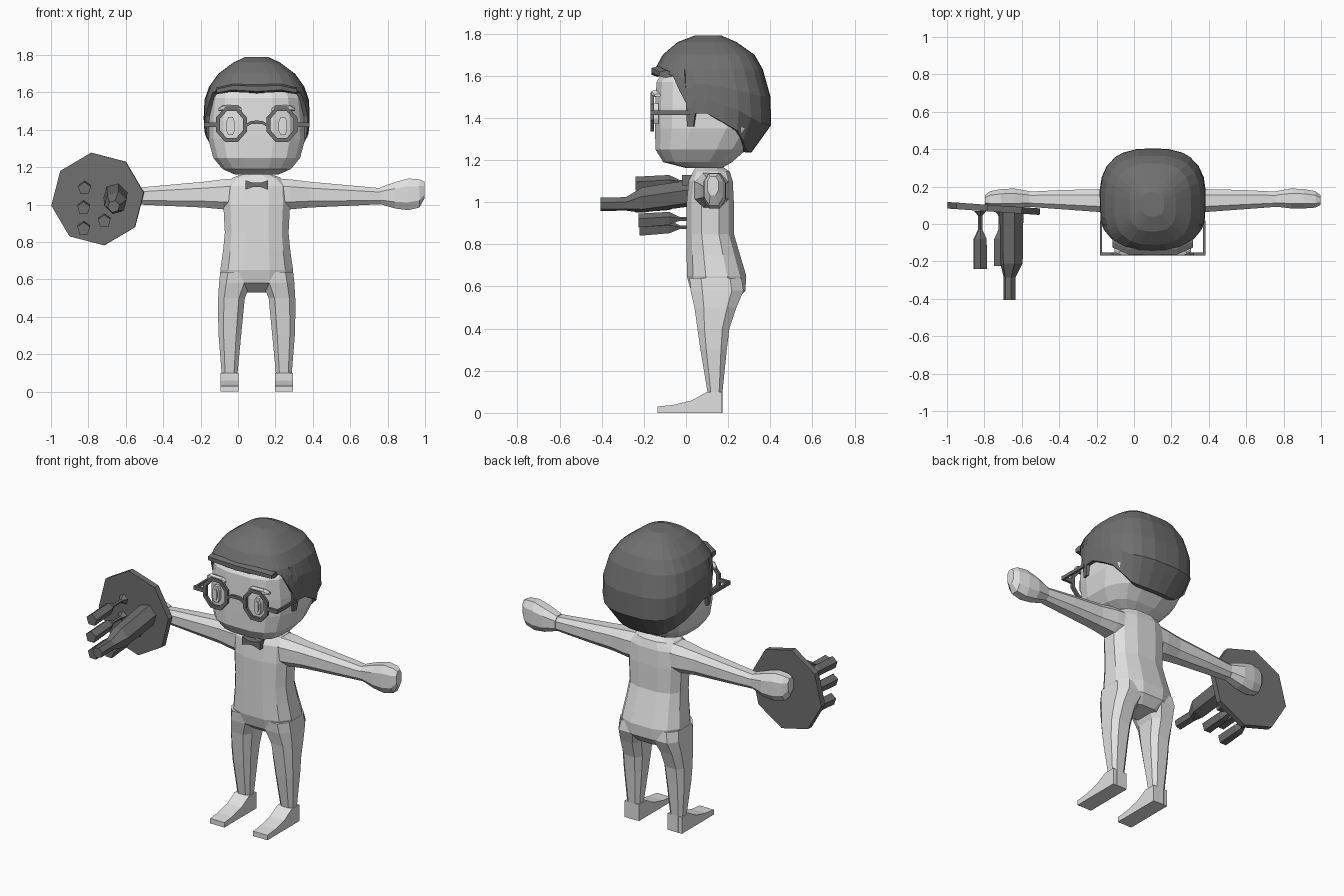
import bpy, bmesh, math
from mathutils import Matrix

if "Cube" in bpy.data.objects:
    bpy.data.objects.remove(bpy.data.objects["Cube"])

CX = 0.1  # body centre line


def material(name, v):
    m = bpy.data.materials.new(name)
    m.diffuse_color = (v, v, v, 1)
    m.use_nodes = True
    m.node_tree.nodes["Principled BSDF"].inputs["Base Color"].default_value = m.diffuse_color
    return m


LIGHT = material("light_grey", 0.75)
DARK = material("dark_grey", 0.16)


def make(name, verts, faces, mat, mirror=False):
    """Mesh from centre-relative points; mirror flips it across the body."""
    s = -1 if mirror else 1
    bm = bmesh.new()
    vs = [bm.verts.new((CX + s * x, y, z)) for x, y, z in verts]
    for f in faces:
        bm.faces.new([vs[i] for i in f])
    bmesh.ops.recalc_face_normals(bm, faces=bm.faces)
    me = bpy.data.meshes.new(name)
    bm.to_mesh(me)
    bm.free()
    me.materials.append(mat)
    ob = bpy.data.objects.new(name, me)
    bpy.context.collection.objects.link(ob)
    return ob


def spow(v, e):
    return math.copysign(abs(v) ** e, v)


def loft(name, rings, mat, n=12, e=2.6, axis="z", mirror=False, turn=0.5):
    """Rings (p, u0, u1, v0, v1) of rounded-square section along an axis."""
    verts = []
    for p, u0, u1, v0, v1 in rings:
        for i in range(n):
            t = 2 * math.pi * (i + turn) / n
            u = (u0 + u1) / 2 + (u1 - u0) / 2 * spow(math.cos(t), 2 / e)
            v = (v0 + v1) / 2 + (v1 - v0) / 2 * spow(math.sin(t), 2 / e)
            verts.append({"z": (u, v, p), "x": (p, u, v), "y": (u, p, v)}[axis])
    k = len(rings)
    faces = [(r * n + i, r * n + (i + 1) % n, (r + 1) * n + (i + 1) % n, (r + 1) * n + i)
             for r in range(k - 1) for i in range(n)]
    faces += [tuple(range(n)), tuple(range((k - 1) * n, k * n))]
    return make(name, verts, faces, mat, mirror)


def prism(name, pts, x0, x1, mat, mirror=False):
    """Side outline (y, z) extruded across x."""
    n = len(pts)
    verts = [(x, y, z) for x in (x0, x1) for y, z in pts]
    faces = [(i, (i + 1) % n, n + (i + 1) % n, n + i) for i in range(n)]
    faces += [tuple(range(n)), tuple(range(n, 2 * n))]
    return make(name, verts, faces, mat, mirror)


def box(name, x0, x1, y0, y1, z0, z1, mat, mirror=False):
    return prism(name, [(y0, z0), (y1, z0), (y1, z1), (y0, z1)], x0, x1, mat, mirror)


def interp(table, p):
    """Piecewise linear lookup in rows sorted by their first value."""
    if p <= table[0][0]:
        return table[0][1:]
    for a, b in zip(table, table[1:]):
        if p <= b[0]:
            t = (p - a[0]) / (b[0] - a[0])
            return [u + (v - u) * t for u, v in zip(a[1:], b[1:])]
    return table[-1][1:]


# torso and neck: z, half width, back and front
torso = [(0.53, .12, .09, .24), (0.58, .19, .02, .285), (0.65, .2, .0, .29),
         (0.75, .185, .0, .26), (0.85, .175, .0, .23), (1.0, .183, .0, .23),
         (1.1, .18, .01, .225), (1.145, .13, .03, .21), (1.165, .07, .045, .18),
         (1.22, .06, .05, .165)]
loft("torso", [(z, -w, w, a, b) for z, w, a, b in torso], LIGHT)

for m, side in ((False, "left"), (True, "right")):
    # legs
    loft(side + "_leg", [(.64, .0, .2, .01, .27), (.58, .025, .206, .015, .28),
                         (.5, .06, .21, .035, .245), (.4, .07, .21, .05, .21),
                         (.3, .08, .207, .065, .197), (.1, .1, .19, .1, .175),
                         (.0, .1, .19, .1, .175)], LIGHT, n=8, e=3, mirror=m)
    # feet
    prism(side + "_foot", [(.172, 0), (-.135, 0), (-.135, .03), (-.06, .038),
                           (.03, .06), (.1, .1), (.172, .1)], .097, .193, LIGHT, m)
    # arms and closed hands
    loft(side + "_arm", [(.1, .03, .21, .97, 1.145), (.18, .04, .205, .97, 1.14),
                         (.28, .06, .19, .98, 1.127), (.48, .075, .185, .99, 1.108),
                         (.67, .09, .175, 1.0, 1.09)], LIGHT, n=8, axis="x", mirror=m)
    loft(side + "_hand", [(.66, .09, .178, 1.0, 1.095), (.74, .08, .193, .975, 1.125),
                          (.81, .08, .19, .965, 1.145), (.87, .085, .178, .98, 1.14),
                          (.897, .1, .155, 1.03, 1.125)], LIGHT, n=8, axis="x", mirror=m)

# head skin
skin = [(1.162, .12, .0, .17), (1.19, .185, -.11, .22), (1.25, .235, -.148, .29),
        (1.35, .262, -.15, .36), (1.45, .262, -.15, .375), (1.57, .25, -.143, .36),
        (1.67, .2, -.08, .31), (1.74, .1, .0, .22)]
loft("head", [(z, -w, w, a, b) for z, w, a, b in skin], LIGHT, n=16, e=3)

# hair cap: outer shape by height, hairline by depth
SHAPE = [(1.235, .2, -.12, .31), (1.35, .275, -.15, .403), (1.45, .285, -.155, .408),
         (1.58, .278, -.155, .39), (1.63, .255, -.148, .365), (1.7, .205, -.11, .325),
         (1.76, .125, -.04, .24), (1.79, .06, .04, .17)]
HAIRLINE = [(-.15, 1.6), (-.07, 1.62), (-.03, 1.53), (.0, 1.47), (.001, 1.36),
            (.035, 1.36), (.04, 1.42), (.1, 1.42), (.25, 1.34), (.36, 1.25), (.4, 1.235)]
E = 2.8
half = [(a, -(1 - a ** E) ** (1 / E)) for a in (0, .3, .58, .8)]
for y in (-.09, -.06, -.03, -.001, .002, .033, .042, .1, .18, .25, .31, .36, .385):
    b = (y - .126) / .282
    half.append(((1 - abs(b) ** E) ** (1 / E), b))
half += [(.3, .99), (0, 1)]
cols = half + [(-a, b) for a, b in half[-2:0:-1]]
N = len(cols)


def hair_point(a, b, z, k=1.0):
    w, y0, y1 = interp(SHAPE, z)
    return (a * w * k, (y0 + y1) / 2 + b * (y1 - y0) / 2 * k, z)


verts = [hair_point(a, b, z) for z in (1.79, 1.76, 1.7, 1.63) for a, b in cols]
for t, k in ((.33, 1), (.67, 1), (1, 1), (1, .88)):
    for a, b in cols:
        low = interp(HAIRLINE, .126 + b * .282)[0]
        verts.append(hair_point(a, b, 1.63 + (low - 1.63) * t, k))
faces = [(r * N + i, r * N + (i + 1) % N, (r + 1) * N + (i + 1) % N, (r + 1) * N + i)
         for r in range(7) for i in range(N)] + [tuple(range(N))]
make("hair", verts, faces, DARK)

# fringe lip above the forehead
loft("fringe", [(-.215, -.13, -.06, 1.59, 1.625), (-.13, -.166, -.1, 1.605, 1.645),
                (0, -.168, -.1, 1.595, 1.645), (.13, -.166, -.1, 1.605, 1.645),
                (.215, -.13, -.06, 1.59, 1.625)], DARK, n=6, axis="x")

# face details and spectacles
for m, side in ((False, "left"), (True, "right")):
    for nm, w, h, y in (("eye", .024, .052, -.157), ("pupil", .011, .034, -.163)):
        loft(side + "_" + nm, [(y, .14 - w, .14 + w, 1.42 - h, 1.42 + h),
                               (-.13, .14 - w, .14 + w, 1.42 - h, 1.42 + h)],
             LIGHT, n=8, axis="y")
        if m:
            o = bpy.data.objects[side + "_" + nm]
            o.location.x = -.28
    loft(side + "_eyebrow", [(.08, -.155, -.13, 1.5, 1.515), (.1, -.166, -.13, 1.5, 1.53),
                             (.18, -.166, -.13, 1.502, 1.533), (.205, -.15, -.12, 1.5, 1.515)],
         LIGHT, n=6, axis="x", mirror=m)
    # octagonal rim
    verts = []
    for y in (-.168, -.153):
        for rx, rz in ((.082, .093), (.062, .072)):
            for i in range(8):
                t = math.pi * (i + .5) / 4
                c = 1 / math.cos(math.pi / 8)
                verts.append((.135 + rx * c * math.cos(t), y, 1.428 + rz * c * math.sin(t)))
    faces = []
    for p, q in ((0, 8), (8, 24), (24, 16), (16, 0)):
        faces += [(p + i, p + (i + 1) % 8, q + (i + 1) % 8, q + i) for i in range(8)]
    make(side + "_rim", verts, faces, DARK, m)
    box(side + "_hinge", .212, .282, -.168, -.153, 1.415, 1.438, DARK, m)
    box(side + "_temple", .27, .282, -.168, .02, 1.415, 1.435, DARK, m)
    loft(side + "_bridge", [(0, -.168, -.153, 1.432, 1.45), (.03, -.168, -.153, 1.43, 1.448),
                            (.06, -.168, -.153, 1.412, 1.432)], DARK, n=4, e=9, axis="x", mirror=m)
    # bow tie wings
    loft(side + "_bow", [(0, -.02, .03, 1.093, 1.118), (.02, -.02, .03, 1.093, 1.118),
                         (.06, -.02, .03, 1.078, 1.132)], DARK, n=4, e=9, axis="x", mirror=m)

# serving tray
bm = bmesh.new()
bmesh.ops.create_cone(bm, cap_ends=True, segments=8, radius1=.25, radius2=.25, depth=.035)
bm.transform(Matrix.Translation((-.75, .083, 1.03)) @ Matrix.Rotation(math.radians(-4), 4, "Z")
             @ Matrix.Rotation(math.radians(90), 4, "X") @ Matrix.Rotation(math.radians(8), 4, "Z"))
me = bpy.data.meshes.new("tray")
bm.to_mesh(me)
bm.free()
me.materials.append(DARK)
bpy.context.collection.objects.link(bpy.data.objects.new("tray", me))


def vessel(name, rings, n):
    """Round item standing out from the tray: (y, x, z, radius)."""
    loft(name, [(y, x - CX - r, x - CX + r, z - r, z + r) for y, x, z, r in rings],
         DARK, n=n, e=2, axis="y", turn=.25)


# bottle and stemmed glasses
vessel("bottle", [(.07, -.655, 1.05, .066), (-.21, -.655, 1.01, .062),
                  (-.285, -.665, .992, .033), (-.405, -.665, .99, .033)], 6)
for i, (x, z, d) in enumerate(((-.82, 1.095, 0), (-.825, .99, 0), (-.825, .88, .02),
                               (-.715, .92, .015))):
    vessel(f"glass_{i + 1}", [(.07, x, z, .032), (.045, x, z, .01), (-.03, x, z, .01),
                              (-.08, x, z, .034), (-.24 + d, x, z - .01, .036)], 5)
